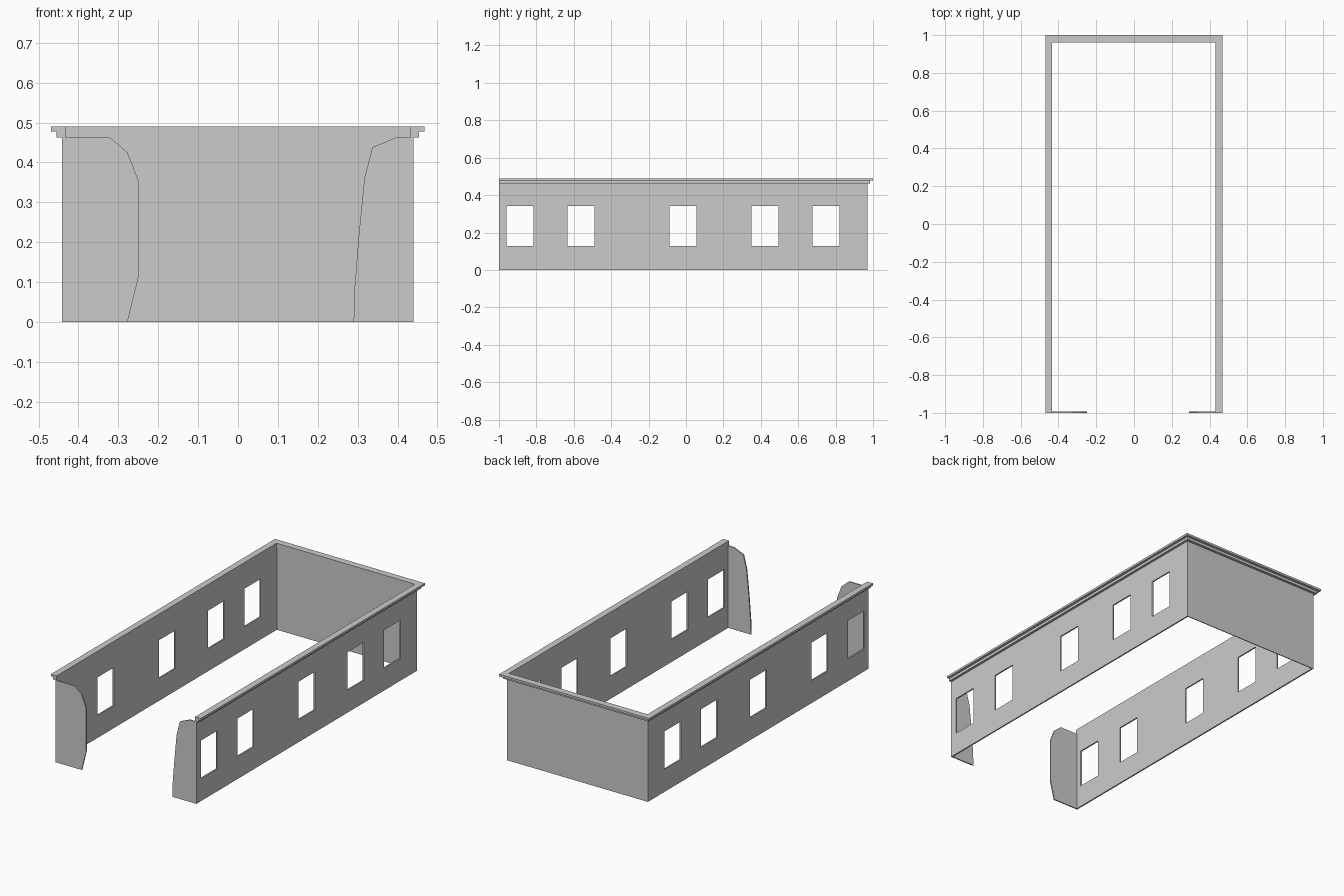
import bpy, bmesh
from mathutils import Vector

if "Cube" in bpy.data.objects:
    bpy.data.objects.remove(bpy.data.objects["Cube"])

TOP, LEDGE = 0.49, 0.463          # top of cornice, underside of cornice
FRONT, BACK = -1.0, 0.97          # y extent of the walls
LEFT, RIGHT = -0.441, 0.44        # outer wall faces
THICK = 0.008


def finish(bm, name):
    bmesh.ops.recalc_face_normals(bm, faces=bm.faces)
    mesh = bpy.data.meshes.new(name)
    bm.to_mesh(mesh)
    bm.free()
    obj = bpy.data.objects.new(name, mesh)
    bpy.context.collection.objects.link(obj)
    return obj


def thicken(bm, offset):
    """Extrude a flat sheet into a closed slab."""
    res = bmesh.ops.extrude_face_region(bm, geom=bm.faces[:], use_keep_orig=True)
    verts = [g for g in res["geom"] if isinstance(g, bmesh.types.BMVert)]
    bmesh.ops.translate(bm, vec=Vector(offset), verts=verts)


def side_wall(name, x, thickness):
    """Wall sheet laid out as a grid, leaving the window cells open."""
    starts = [-0.96, -0.634, -0.088, 0.35, 0.676]
    ys = [FRONT] + [v for s in starts for v in (s, s + 0.145)] + [BACK]
    zs = [0, 0.127, 0.342, LEDGE]
    bm = bmesh.new()
    grid = [[bm.verts.new((x, y, z)) for z in zs] for y in ys]
    for i in range(len(ys) - 1):
        for j in range(len(zs) - 1):
            if i % 2 == 1 and j == 1:
                continue
            bm.faces.new((grid[i][j], grid[i + 1][j],
                          grid[i + 1][j + 1], grid[i][j + 1]))
    thicken(bm, (thickness, 0, 0))
    return finish(bm, name)


def panel(name, outline, y, depth):
    """Flat upright panel from an x-z outline."""
    bm = bmesh.new()
    bm.faces.new([bm.verts.new((x, y, z)) for x, z in outline])
    thicken(bm, (0, depth, 0))
    return finish(bm, name)


# Side walls with five windows each
side_wall("left_wall", LEFT, THICK)
side_wall("right_wall", RIGHT, -THICK)

# Plain back wall
panel("back_wall", [(LEFT + THICK, 0), (RIGHT - THICK, 0),
                    (RIGHT - THICK, LEDGE), (LEFT + THICK, LEDGE)], BACK, -0.005)

# Broken remains of the front wall
panel("front_left_fragment",
      [(LEFT + THICK, 0), (-0.277, 0), (-0.25, 0.11), (-0.25, 0.355),
       (-0.277, 0.425), (-0.322, LEDGE), (LEFT + THICK, LEDGE)], FRONT, 0.007)
panel("front_right_fragment",
      [(RIGHT - THICK, 0), (0.29, 0), (0.292, 0.08), (0.303, 0.22), (0.317, 0.36),
       (0.337, 0.438), (0.398, LEDGE), (RIGHT - THICK, LEDGE)], FRONT, 0.007)

# Stepped cornice swept around the three walls with mitred corners
profile = [(-THICK, LEDGE), (0.014, LEDGE), (0.014, 0.478),
           (0.028, 0.478), (0.028, TOP), (-THICK, TOP)]
bm = bmesh.new()
stations = [(LEFT, FRONT, -1, 0), (LEFT, BACK, -1, 1),
            (RIGHT, BACK, 1, 1), (RIGHT, FRONT, 1, 0)]
rings = [[bm.verts.new((x + dx * d, y + dy * (d * 30 / 28 if d > 0 else d), z))
          for d, z in profile] for x, y, dx, dy in stations]
n = len(profile)
for a, b in zip(rings, rings[1:]):
    for i in range(n):
        bm.faces.new((a[i], a[(i + 1) % n], b[(i + 1) % n], b[i]))
bm.faces.new(rings[0])
bm.faces.new(rings[-1])
finish(bm, "cornice")
